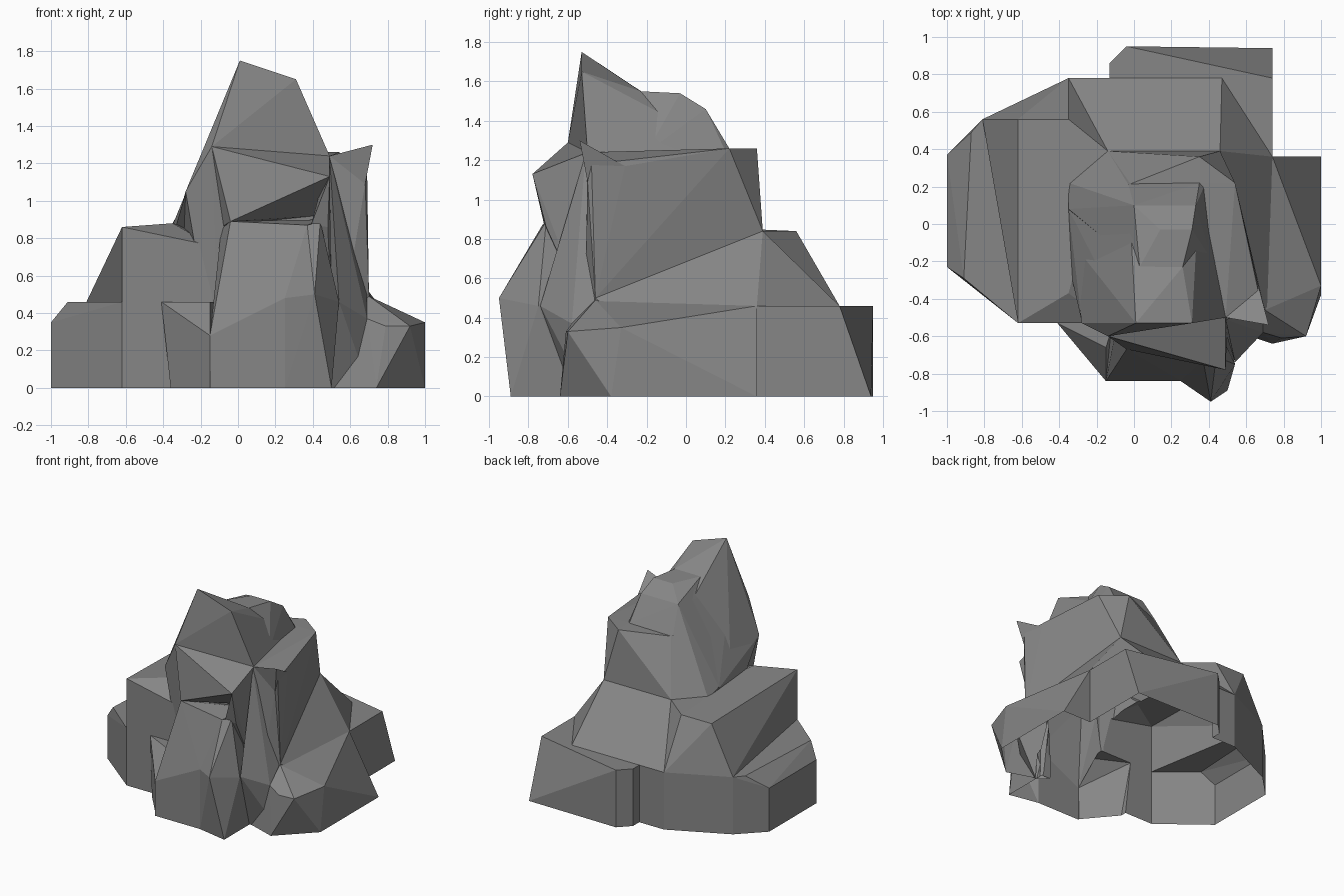
import bpy, bmesh

parts = []


def ground(*xy):
    """Points on the ground plane."""
    return [(x, y, 0) for x, y in xy]


def column(x, y, top):
    """A vertical edge from the ground up to a given height."""
    return [(x, y, 0), (x, y, top)]


def chunk(name, pts):
    """A faceted boulder: the convex hull of a few corner points."""
    bm = bmesh.new()
    for p in pts:
        bm.verts.new(p)
    bmesh.ops.convex_hull(bm, input=bm.verts[:])
    bmesh.ops.delete(bm, geom=[v for v in bm.verts if not v.link_faces], context='VERTS')
    bmesh.ops.recalc_face_normals(bm, faces=bm.faces[:])
    me = bpy.data.meshes.new(name)
    bm.to_mesh(me)
    bm.free()
    ob = bpy.data.objects.new(name, me)
    bpy.context.collection.objects.link(ob)
    parts.append(ob)


# central body with sloping rear skirt
chunk("rock_outcrop", [(-.14, .39, .84), (.46, .39, .84), (.70, -.46, .5), (-.3, -.4, .7)]
      + column(-.35, .78, .46) + column(.47, .78, .46) + column(.74, .36, .46)
      + column(.73, -.41, .46) + ground((-.35, -.5), (.5, -.5)))

# flat terrace in the rear right corner
chunk("rear_terrace", column(.74, .78, .46) + column(.74, .3, .46)
      + column(.4, .78, .46) + column(.4, .3, .46))

# low block on the left
chunk("left_block", column(-1, -.23, .35) + column(-1, .37, .35) + column(-.81, .56, .46)
      + column(-.62, -.53, .46) + [(-.91, -.29, .46), (-.87, .49, .46)]
      + column(-.5, .5, .46))

# left shoulder
chunk("left_shoulder", column(-.62, -.53, .86) + column(-.81, .56, .46)
      + column(-.35, .78, .46) + column(-.14, -.53, .76)
      + [(-.62, .56, .84), (-.35, .56, .84), (-.41, -.53, .79), (-.35, -.37, .88),
         (-.14, .39, .84), (-.35, .1, .86)])

# block behind
chunk("rear_block", column(-.13, .86, .46) + column(-.04, .95, .46) + column(-.13, .7, .46)
      + [(.74, .94, 0), (.74, .78, .46), (.74, .7, 0), (.47, .78, .46)])

# low mound on the right
chunk("right_mound", column(.74, .36, .46) + column(.5, -.4, .4)
      + [(.73, -.41, .46), (.70, -.46, .49), (1, -.33, .35), (.92, -.6, .33),
         (.79, -.61, .33), (.69, -.58, .37)]
      + ground((1, .36), (1, -.38), (.74, -.64), (.5, -.56), (.5, .36)))

# rear ridge of the tower
chunk("tower_ridge", [(.03, -.23, 1.55), (.26, -.23, 1.55), (.14, -.03, 1.54), (.31, -.03, 1.54),
                      (0, .1, 1.46), (.33, .1, 1.46), (-.03, .21, 1.26), (.35, .22, 1.26),
                      (-.14, .39, .84), (.46, .39, .84), (-.35, .22, .84), (-.35, .08, .88),
                      (.42, -.2, 1.24)]
      + ground((0, .3), (.4, .3), (-.1, -.4), (.4, -.4)))

# front peak of the tower
chunk("tower_peak", [(.01, -.53, 1.75), (.31, -.53, 1.65), (.03, -.23, 1.55), (.26, -.23, 1.55),
                     (-.14, -.6, 1.29), (.49, -.5, 1.24), (-.28, -.53, 1.05), (-.25, -.5, .9),
                     (-.33, -.1, .88), (-.1, -.56, .85), (.35, .21, 1.26), (-.03, .21, 1.26)]
      + ground((-.1, -.5), (.45, -.48), (.3, .1)))

# left flank joining peak and ridge
chunk("tower_left_flank", [(-.35, .08, .87), (-.35, .22, .84), (-.33, -.3, .87), (-.28, -.52, 1.04),
                           (.01, -.1, 1.5), (0, .1, 1.45), (-.03, .21, 1.25), (-.08, -.45, 1.42),
                           (.1, -.1, .5)])

# right wall of the tower with its raised corner
chunk("tower_right_wall", [(.49, -.5, 1.24), (.66, -.31, 1.17), (.69, -.48, 1.18), (.68, -.5, 1.09),
                           (.54, .22, 1.26), (.35, .22, 1.26), (.35, .36, 1.26), (.46, .39, .84),
                           (.70, -.46, .5), (-.03, .21, 1.25), (-.14, .39, .84)]
      + ground((.5, -.52), (.6, -.4), (.3, .3)))
chunk("corner_spike", [(.72, -.54, 1.30), (.49, -.5, 1.24), (.68, -.5, 1.09),
                       (.66, -.31, 1.17), (.5, -.4, 1.0)])

# overhanging ledge
chunk("overhang", [(-.14, -.6, 1.29), (.49, -.5, 1.24), (.49, -.78, 1.13), (-.04, -.67, .89),
                   (.42, -.5, .92), (-.1, -.5, .85), (.2, -.4, 1.1)])

# front slab, its side wedge and buttress
chunk("front_slab", [(-.04, -.67, .89), (.37, -.73, .87), (-.09, -.53, .85), (.45, -.5, .9)]
      + [(-.15, -.84, .28)] + column(.25, -.84, .48)
      + ground((-.15, -.84), (-.15, -.4), (.45, -.4)))
chunk("side_wedge", [(-.41, -.53, .46), (-.15, -.66, .46), (-.15, -.84, .28), (-.1, -.5, .46)]
      + ground((-.36, -.58), (-.15, -.83), (-.1, -.4), (-.36, -.5)))
chunk("front_buttress", [(.37, -.73, .87), (.44, -.71, .89), (.41, -.95, .5), (.42, -.5, .85),
                         (.54, -.75, .46)]
      + column(.25, -.84, .48) + ground((.5, -.89), (.5, -.57), (.3, -.4)))

# cheek below the ledge and face filling the front right gully
chunk("ledge_cheek", [(.49, -.5, 1.24), (.49, -.78, 1.13), (.39, -.72, .87), (.48, -.71, .86),
                      (.5, -.5, .4), (.4, -.5, .85)])
chunk("gully_fill", [(.49, -.51, 1.23), (.54, -.74, .46), (.62, -.6, .43), (.69, -.58, .37),
                     (.45, -.45, .6), (.69, -.46, .5)] + ground((.5, -.57), (.7, -.5)))

# merge everything into one rock shell
rock = parts[0]
bpy.context.view_layer.objects.active = rock
for other in parts[1:]:
    mod = rock.modifiers.new("merge", 'BOOLEAN')
    mod.operation = 'UNION'
    mod.solver = 'EXACT'
    mod.object = other
    bpy.ops.object.modifier_apply(modifier=mod.name)
    bpy.data.objects.remove(other)

# open underside, clean flat facets
bm = bmesh.new()
bm.from_mesh(rock.data)
base = [f for f in bm.faces if all(abs(v.co.z) < .001 for v in f.verts)]
bmesh.ops.delete(bm, geom=base, context='FACES')
bmesh.ops.dissolve_limit(bm, angle_limit=.02, verts=bm.verts[:], edges=bm.edges[:])
for f in bm.faces:
    f.smooth = False
bm.to_mesh(rock.data)
bm.free()

# dark stone
stone = bpy.data.materials.new("stone")
stone.diffuse_color = (.24, .24, .24, 1)
rock.data.materials.clear()
rock.data.materials.append(stone)
